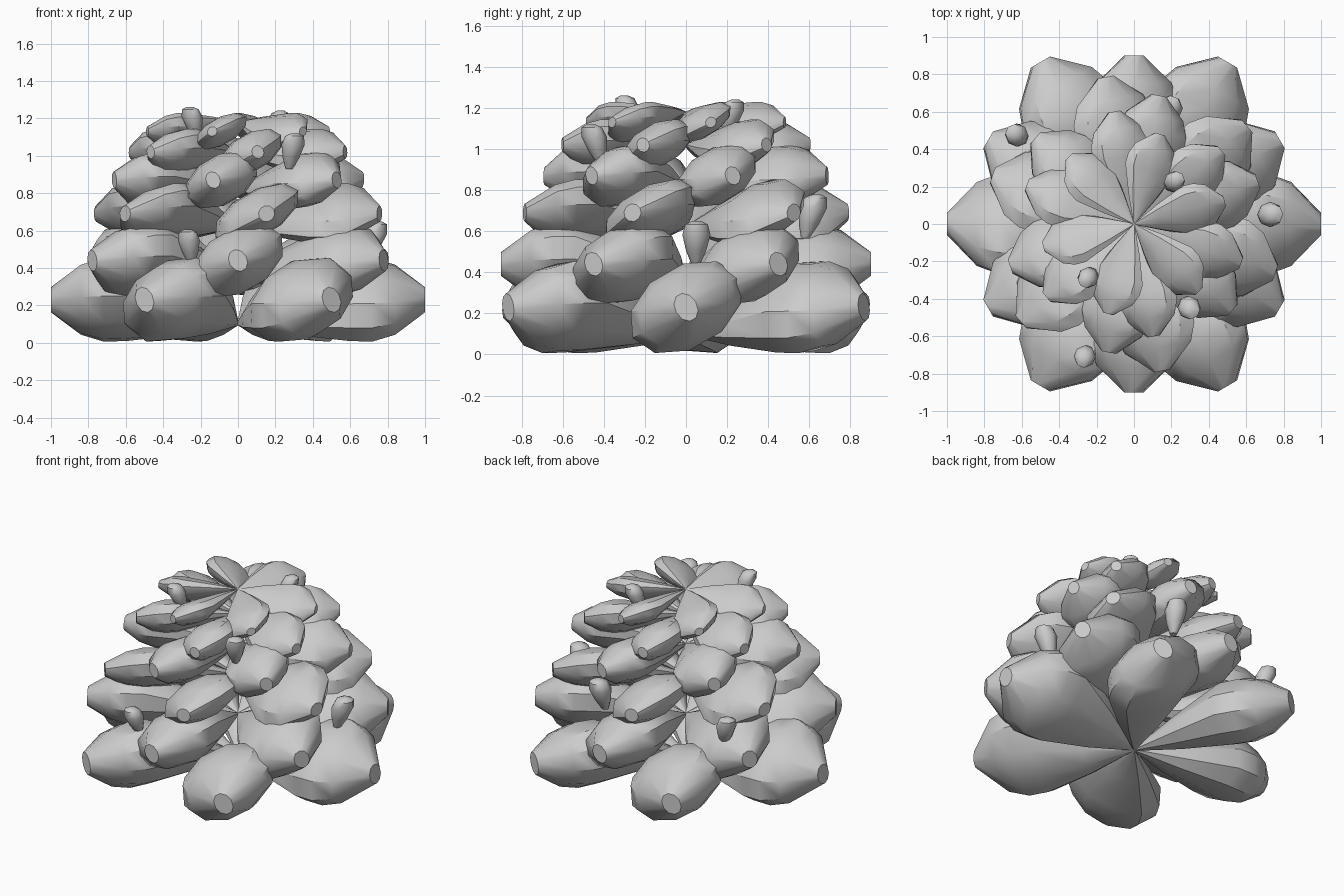
import bpy, bmesh
from math import sin, cos, pi, radians
from mathutils import Vector

if "Cube" in bpy.data.objects:
    bpy.data.objects.remove(bpy.data.objects["Cube"])


def loft(name, rings, angle=35):
    """Skin a list of equal-length point rings and cap both ends."""
    bm = bmesh.new()
    vs = [[bm.verts.new(p) for p in ring] for ring in rings]
    n = len(vs[0])
    for a, b in zip(vs, vs[1:]):
        for i in range(n):
            j = (i + 1) % n
            bm.faces.new((a[i], a[j], b[j], b[i]))
    bm.faces.new(list(reversed(vs[0])))
    bm.faces.new(vs[-1])
    bmesh.ops.recalc_face_normals(bm, faces=bm.faces)
    me = bpy.data.meshes.new(name)
    bm.to_mesh(me)
    bm.free()
    ob = bpy.data.objects.new(name, me)
    bpy.context.collection.objects.link(ob)
    bpy.ops.object.select_all(action='DESELECT')
    ob.select_set(True)
    bpy.context.view_layer.objects.active = ob
    bpy.ops.object.shade_smooth_by_angle(angle=radians(angle))
    return ob


# scale outline: fraction of length, of half width, of half thickness
OUTLINE = [(0.0, 0.02, 0.04), (0.3, 0.55, 0.55), (0.6, 1.0, 0.98),
           (0.72, 1.0, 1.0), (0.84, 0.83, 0.85), (1.0, 0.18, 0.36)]
SIDES = 10


def scale(name, azimuth, length, width, thick, z_root, z_mid, roll=30):
    out = Vector((cos(azimuth), sin(azimuth), 0))
    side = Vector((-sin(azimuth), cos(azimuth), 0))
    up = Vector((0, 0, 1))
    c, s = cos(radians(roll)), sin(radians(roll))
    rings = []
    for t, w, h in OUTLINE:
        z = z_root + (z_mid - z_root) * min(1, t / 0.6)
        ring = []
        for i in range(SIDES):
            a = 2 * pi * i / SIDES
            u, v = width * w * cos(a), thick * h * sin(a)
            ring.append(out * length * t + side * (u * c - v * s)
                        + up * (z + u * s + v * c))
        rings.append(ring)
    return loft(name, rings)


# layers: length, half width, half thickness, root z, mid z, phase in degrees
LAYERS = [(1.00, 0.30, 0.20, 0.10, 0.23, 0),
          (0.90, 0.27, 0.17, 0.36, 0.44, 30),
          (0.80, 0.25, 0.12, 0.62, 0.69, 41),
          (0.70, 0.21, 0.13, 0.82, 0.87, 19),
          (0.61, 0.18, 0.10, 1.02, 1.02, 40),
          (0.50, 0.155, 0.07, 1.18, 1.13, 14)]
for k, (length, w, h, z0, z1, phase) in enumerate(LAYERS):
    for i in range(6):
        scale(f"scale_{k + 1}_{i + 1}", radians(phase + 60 * i), length, w, h, z0, z1)


def bud(name, pos, lean, size=1.0):
    """Small drop-shaped bud, wide at the top and narrow at the foot."""
    p, lean = Vector(pos), Vector(lean)
    prof = [(-0.10, 0.02), (-0.04, 0.045), (0.03, 0.062), (0.075, 0.05), (0.09, 0.02)]
    rings = []
    for z, r in prof:
        mid = p + Vector((0, 0, z * size)) + lean * z
        rings.append([mid + Vector((cos(a), sin(a), 0)) * r * size
                      for a in (2 * pi * i / 8 for i in range(8))])
    loft(name, rings, 50)


# buds tucked between the scales
BUDS = [((-0.24, -0.28, 1.18), 0.9), ((0.21, 0.22, 1.16), 0.9),
        ((0.29, -0.44, 1.03), 1.0), ((-0.26, -0.70, 0.52), 0.95),
        ((0.72, 0.05, 0.55), 1.1), ((0.19, 0.61, 0.68), 1.1),
        ((-0.62, 0.47, 0.60), 1.0)]
for i, (pos, size) in enumerate(BUDS):
    d = Vector((pos[0], pos[1], 0)).normalized()
    bud(f"bud_{i + 1}", pos, d * 0.3, size)
